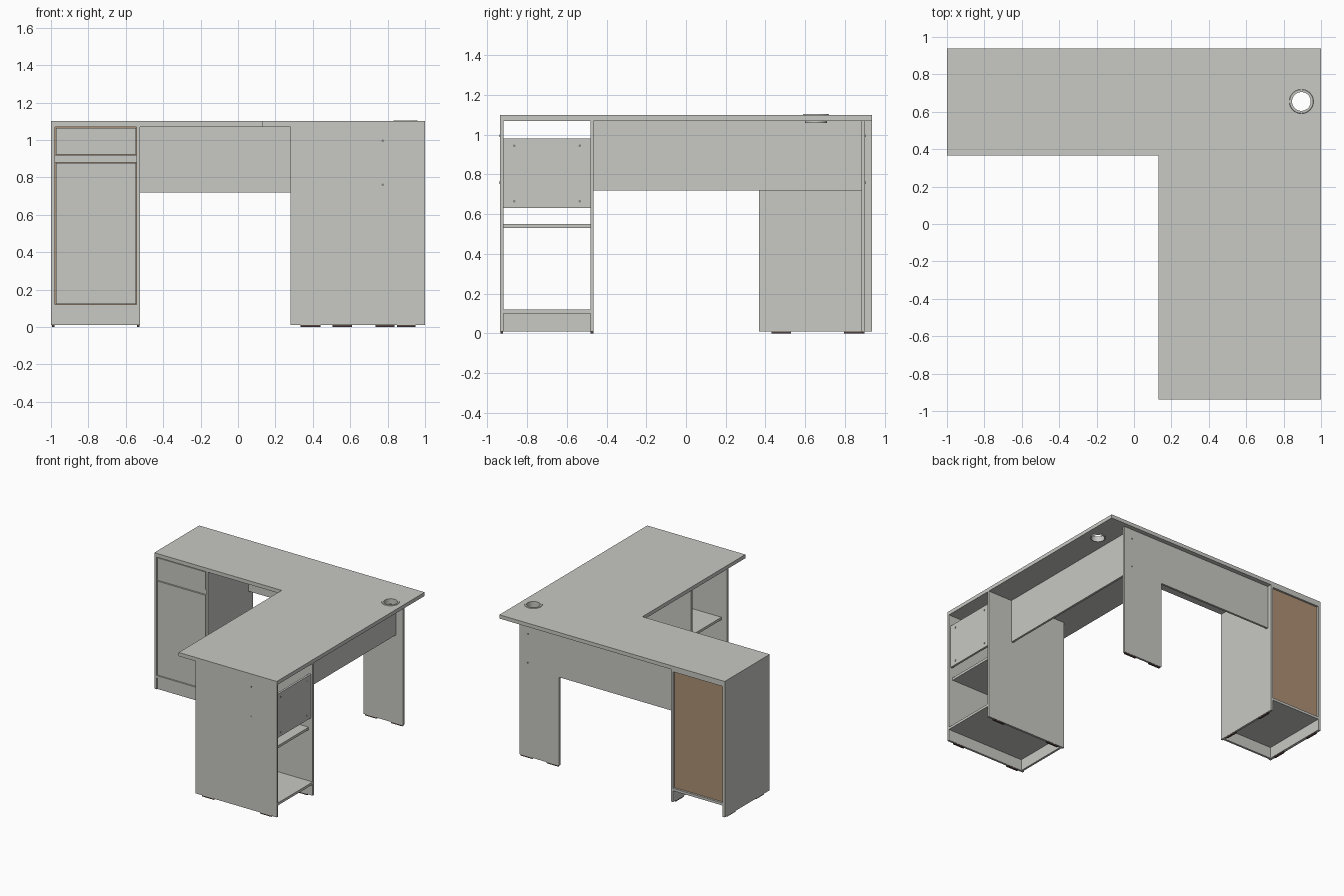
import bpy, bmesh, math

old = bpy.data.objects.get("Cube")
if old:
    bpy.data.objects.remove(old, do_unlink=True)


def material(name, rgb):
    m = bpy.data.materials.new(name)
    m.use_nodes = True
    m.diffuse_color = (*rgb, 1)
    m.node_tree.nodes["Principled BSDF"].inputs["Base Color"].default_value = (*rgb, 1)
    return m


GREY = material("grey_board", (0.58, 0.58, 0.55))
BROWN = material("brown_hardboard", (0.42, 0.28, 0.175))
DARK = material("dark_foot", (0.09, 0.06, 0.05))
METAL = material("screw_grey", (0.25, 0.25, 0.24))


def finish(name, bm, mat):
    bmesh.ops.recalc_face_normals(bm, faces=bm.faces)
    mesh = bpy.data.meshes.new(name)
    bm.to_mesh(mesh)
    bm.free()
    mesh.materials.append(mat)
    ob = bpy.data.objects.new(name, mesh)
    bpy.context.scene.collection.objects.link(ob)
    return ob


def board(name, x, y, z, mat=GREY):
    """Box given by its (low, high) range on each axis."""
    bm = bmesh.new()
    bmesh.ops.create_cube(bm, size=1)
    for v in bm.verts:
        v.co = [r[0] if c < 0 else r[1] for r, c in zip((x, y, z), v.co)]
    return finish(name, bm, mat)


def prism(name, outline, place, direction, mat=GREY):
    """Extrude a flat outline; place maps 2D points into space."""
    bm = bmesh.new()
    face = bm.faces.new([bm.verts.new(place(a, b)) for a, b in outline])
    ext = bmesh.ops.extrude_face_region(bm, geom=[face])
    verts = [e for e in ext["geom"] if isinstance(e, bmesh.types.BMVert)]
    bmesh.ops.translate(bm, verts=verts, vec=direction)
    return finish(name, bm, mat)


def screw(name, loc, axis):
    """Small flat disc facing along x or y."""
    bpy.ops.mesh.primitive_cylinder_add(
        vertices=12, radius=0.007, depth=0.004, location=loc,
        rotation=(0, math.pi / 2, 0) if axis == "x" else (math.pi / 2, 0, 0))
    ob = bpy.context.object
    ob.name = name
    ob.data.materials.append(METAL)


T = 0.017          # board thickness
F = 0.01           # foot height
UNDER = 1.07       # underside of the desktop
TOP = 1.1
BACK = 0.937
BAY = 0.367        # front of the rear wing
SHELF = (0.1, 0.12)

# L-shaped desktop with a cable hole
GX, GY = 0.895, 0.655
outline = [(-1, BAY), (0.13, BAY), (0.13, -BACK), (1, -BACK), (1, BACK), (-1, BACK)]
desktop = prism("desktop", outline, lambda a, b: (a, b, UNDER), (0, 0, TOP - UNDER))
bpy.ops.mesh.primitive_cylinder_add(vertices=48, radius=0.056, depth=0.3,
                                    location=(GX, GY, TOP))
cutter = bpy.context.object
cutter.hide_render = True
cut = desktop.modifiers.new("cable_hole", "BOOLEAN")
cut.operation, cut.object, cut.solver = "DIFFERENCE", cutter, "EXACT"
bpy.context.view_layer.objects.active = desktop
bpy.ops.object.modifier_apply(modifier=cut.name)
bpy.data.objects.remove(cutter, do_unlink=True)

# Grommet lathed around the cable hole
bm = bmesh.new()
profile = [(0.05, 1.06), (0.056, 1.06), (0.056, TOP), (0.065, TOP), (0.063, 1.104), (0.05, 1.104)]
steps = 48
rings = [[bm.verts.new((GX + r * math.cos(t), GY + r * math.sin(t), z)) for r, z in profile]
         for t in (math.tau * i / steps for i in range(steps))]
for i in range(steps):
    a, b = rings[i], rings[(i + 1) % steps]
    for j in range(len(profile)):
        k = (j + 1) % len(profile)
        bm.faces.new((a[j], b[j], b[k], a[k]))
grommet = finish("cable_grommet", bm, GREY)
bpy.context.view_layer.objects.active = grommet
grommet.select_set(True)
bpy.ops.object.shade_smooth_by_angle()

# Rear panel: apron and leg cut from one sheet
LX0, LX1, APRON = 0.495, 0.845, 0.72
sheet = [(-0.525, UNDER), (-0.525, APRON), (LX0, APRON), (LX0, F), (LX1, F), (LX1, UNDER)]
RY = 0.884
prism("rear_apron_and_leg", sheet, lambda a, b: (a, RY, b), (0, T, 0))

# Side apron linking the open cabinet to the leg
board("side_apron", (0.766, 0.766 + T), (-0.465, RY), (APRON, UNDER))

# Open cabinet under the side wing
CX = (0.28, 1.0)
inner_y = (-BACK + T, -0.465 - T)
board("open_cabinet_front_panel", CX, (-BACK, inner_y[0]), (F, UNDER))
board("open_cabinet_inner_panel", CX, (inner_y[1], -0.465), (F, UNDER))
board("open_cabinet_floor", CX, inner_y, SHELF)
board("open_cabinet_plinth", (0.29, 0.29 + T), inner_y, (F, SHELF[0]))
board("open_cabinet_shelf", (0.33, 0.965), inner_y, (0.53, 0.55))
board("open_cabinet_brace", (0.968, 0.985), inner_y, (0.63, 0.98))

# Closed cabinet under the rear wing
S = 0.022
closed_x = (-1 + S, -0.525 - T)
front_x = (closed_x[0] + 0.004, closed_x[1] - 0.004)
board("closed_cabinet_outer_panel", (-1, closed_x[0]), (BAY, BACK), (F, UNDER))
board("closed_cabinet_inner_panel", (closed_x[1], -0.525), (BAY, BACK), (F, UNDER))
board("closed_cabinet_floor", closed_x, (BAY, BACK), SHELF)
board("closed_cabinet_rail", closed_x, (0.379, 0.9), (0.88, 0.92))
board("closed_cabinet_plinth", closed_x, (0.375, 0.375 + T), (F, SHELF[0]))
board("door", front_x, (0.371, 0.388), (0.124, 0.877))
board("drawer_front", front_x, (0.371, 0.388), (0.923, 1.064))
board("cabinet_back", closed_x, (0.915, 0.921), (SHELF[1], UNDER), BROWN)
board("cabinet_back_top_rail", closed_x, (0.921, BACK), (1.055, UNDER))

# Foot pads under every standing panel
for a, b in ((0.335, 0.44), (0.85, 0.95)):
    board("front_panel_foot", (a, b), (-0.935, -0.922), (0, F), DARK)
    board("inner_panel_foot", (a, b), (-0.48, -0.467), (0, F), DARK)
for a, b in ((0.505, 0.61), (0.735, 0.838)):
    board("leg_foot", (a, b), (RY + 0.002, RY + 0.015), (0, F), DARK)
for x in (-0.995, -0.54):
    for y in ((0.43, 0.53), (0.795, 0.9)):
        board("closed_cabinet_foot", (x, x + 0.013), y, (0, F), DARK)

# Screws
for z in (0.76, 0.995):
    screw("front_panel_screw", (0.774, -BACK, z), "y")
    screw("leg_screw", (0.774, RY + T, z), "y")
for y in (-0.865, -0.535):
    for z in (0.665, 0.945):
        screw("brace_screw", (0.985, y, z), "x")
